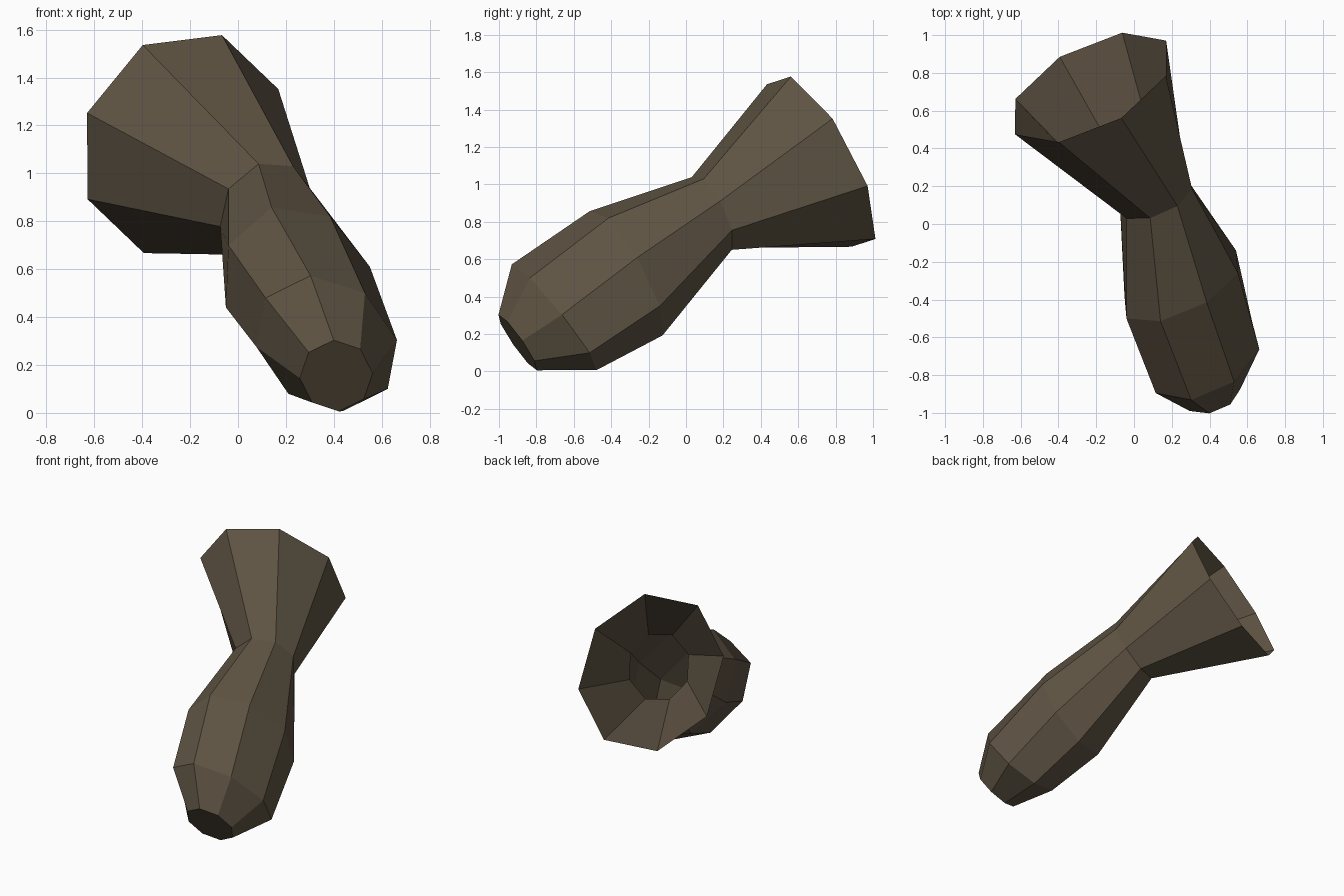
import bpy, bmesh, math
from mathutils import Vector

if "Cube" in bpy.data.objects:
    bpy.data.objects.remove(bpy.data.objects["Cube"])

SIDES = 8

# Each ring: centre, then two half-axes of its octagonal outline
RINGS = [
    ((0.41, -0.90, 0.155), (0.10, -0.055, 0.112), (-0.115, -0.09, 0.098)),   # foot
    ((0.37, -0.705, 0.29), (0.16, -0.13, 0.21), (-0.255, -0.19, 0.19)),      # lower belly
    ((0.25, -0.32, 0.525), (0.135, -0.095, 0.295), (-0.29, -0.18, 0.175)),   # upper belly
    ((0.117, 0.138, 0.845), (0.113, -0.043, 0.185), (-0.157, -0.108, 0.09)), # neck
    ((-0.23, 0.723, 1.122), (0.163, -0.162, 0.455), (-0.40, -0.248, 0.13)),  # rim
]

clay = bpy.data.materials.new("dark_brown_clay")
clay.diffuse_color = (0.112, 0.087, 0.056, 1)
clay.use_nodes = True
clay.node_tree.nodes["Principled BSDF"].inputs["Base Color"].default_value = clay.diffuse_color


def ring_points(centre, u, v):
    c, u, v = Vector(centre), Vector(u), Vector(v)
    angles = [2 * math.pi * i / SIDES for i in range(SIDES)]
    return [c + u * math.cos(a) + v * math.sin(a) for a in angles]


# Faceted hollow vase: walls between rings, closed foot, open flared rim
bm = bmesh.new()
rings = [[bm.verts.new(p) for p in ring_points(*r)] for r in RINGS]
for low, high in zip(rings, rings[1:]):
    for i in range(SIDES):
        j = (i + 1) % SIDES
        bm.faces.new((low[i], low[j], high[j], high[i]))
foot = bm.faces.new(rings[0])
bmesh.ops.recalc_face_normals(bm, faces=bm.faces)
foot.normal_update()
if foot.normal.y > 0:  # foot faces away from the rim
    bmesh.ops.reverse_faces(bm, faces=bm.faces)

mesh = bpy.data.meshes.new("vase")
bm.to_mesh(mesh)
bm.free()
mesh.materials.append(clay)
vase = bpy.data.objects.new("vase", mesh)
bpy.context.collection.objects.link(vase)
